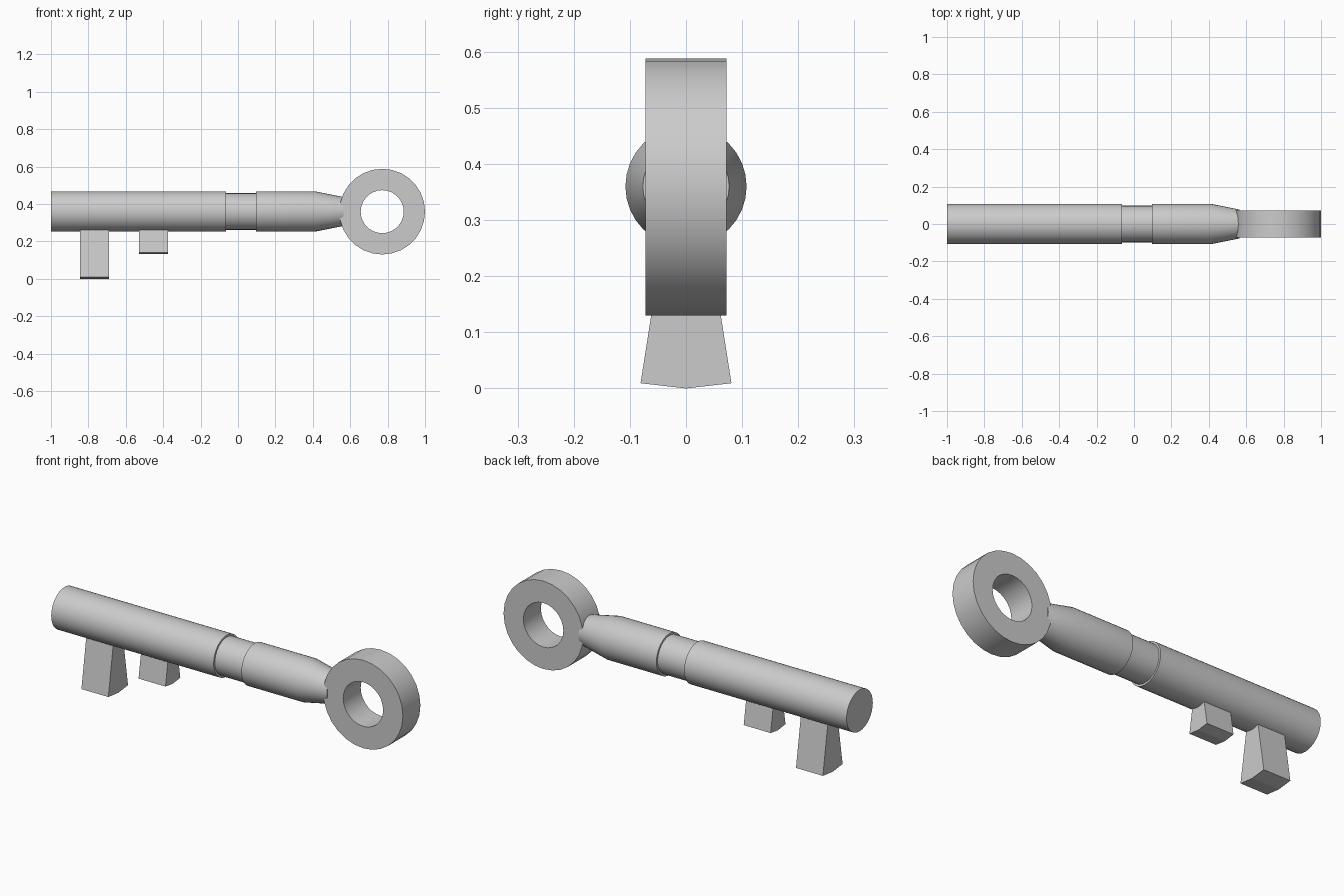
import bpy, bmesh
from math import sin, cos, pi

if "Cube" in bpy.data.objects:
    bpy.data.objects.remove(bpy.data.objects["Cube"])

AXIS_Z = 0.36


def make_object(name, bm, smooth=True):
    bmesh.ops.remove_doubles(bm, verts=bm.verts, dist=1e-5)
    bmesh.ops.recalc_face_normals(bm, faces=bm.faces)
    mesh = bpy.data.meshes.new(name)
    bm.to_mesh(mesh)
    bm.free()
    ob = bpy.data.objects.new(name, mesh)
    bpy.context.collection.objects.link(ob)
    if smooth:
        bpy.ops.object.select_all(action='DESELECT')
        bpy.context.view_layer.objects.active = ob
        ob.select_set(True)
        bpy.ops.object.shade_smooth_by_angle(angle=pi / 6)
    return ob


def lathe(name, profile, axis, center, segments, closed=False):
    """Spin (along, radius) points round the x or y axis through center."""
    bm = bmesh.new()
    rings = []
    for i in range(segments):
        a = 2 * pi * i / segments
        ring = []
        for s, r in profile:
            u, v = r * sin(a), r * cos(a)
            p = (s, u, v) if axis == 'x' else (u, s, v)
            ring.append(bm.verts.new([c + d for c, d in zip(center, p)]))
        rings.append(ring)
    n = len(profile)
    for i in range(segments):
        a, b = rings[i], rings[(i + 1) % segments]
        for j in range(n if closed else n - 1):
            k = (j + 1) % n
            bm.faces.new((a[j], a[k], b[k], b[j]))
    if not closed:
        bm.faces.new([r[0] for r in rings])
        bm.faces.new([r[-1] for r in rings])
    return make_object(name, bm)


def tooth(name, x0, x1, radius, half_w, top_w):
    """Flared block whose foot follows an arc about the shaft axis."""
    drop = radius - (radius ** 2 - half_w ** 2) ** 0.5
    foot = AXIS_Z - radius
    outline = [(-top_w, 0.29), (-half_w, foot + drop), (0, foot),
               (half_w, foot + drop), (top_w, 0.29)]
    bm = bmesh.new()
    face = bm.faces.new([bm.verts.new((x0, y, z)) for y, z in outline])
    ext = bmesh.ops.extrude_face_region(bm, geom=[face], use_keep_orig=True)
    moved = [g for g in ext['geom'] if isinstance(g, bmesh.types.BMVert)]
    bmesh.ops.translate(bm, verts=moved, vec=(x1 - x0, 0, 0))
    return make_object(name, bm, smooth=False)


# Shaft with a shallow collar groove and a tapered neck
lathe("shaft", [(-1, 0.108), (-0.065, 0.108), (-0.065, 0.098), (0.095, 0.098),
                (0.095, 0.108), (0.41, 0.108), (0.565, 0.077)],
      'x', (0, 0, AXIS_Z), 32)

# Ring handle
lathe("ring_handle", [(-0.072, 0.115), (-0.072, 0.229), (0.072, 0.229), (0.072, 0.115)],
      'y', (0.771, 0, 0.359), 28, closed=True)

# Key teeth
tooth("long_tooth", -0.845, -0.69, 0.36, 0.081, 0.037)
tooth("short_tooth", -0.53, -0.375, 0.228, 0.061, 0.037)
